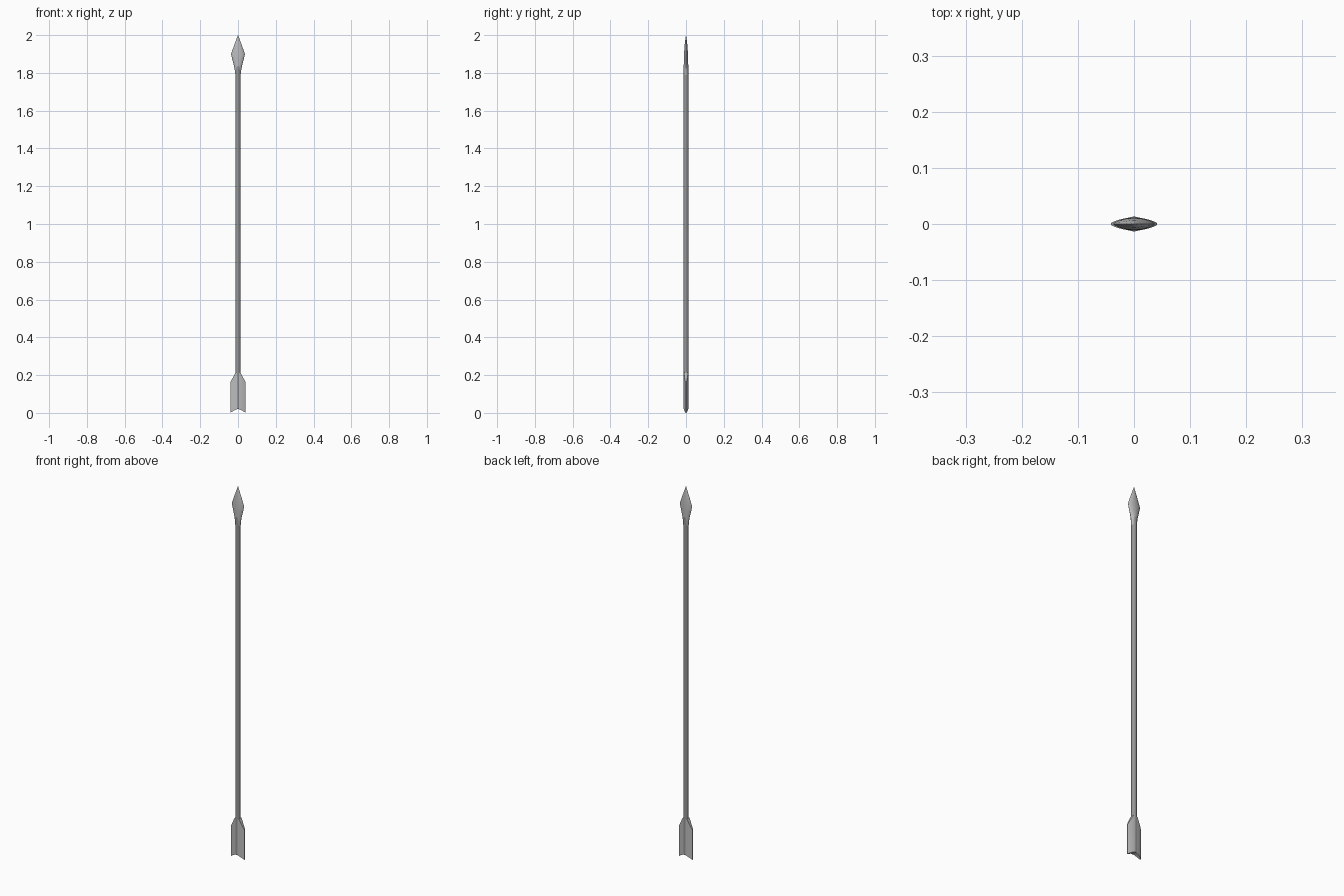
import bpy, bmesh, math

if "Cube" in bpy.data.objects:
    bpy.data.objects.remove(bpy.data.objects["Cube"])


def grey(name, v):
    mat = bpy.data.materials.new(name)
    mat.diffuse_color = (v, v, v, 1)
    mat.use_nodes = True
    mat.node_tree.nodes["Principled BSDF"].inputs["Base Color"].default_value = mat.diffuse_color
    return mat


BLADE = grey("blade_grey", 0.5)
SHAFT = grey("shaft_grey", 0.3)


def finish(name, bm, mat):
    bmesh.ops.recalc_face_normals(bm, faces=bm.faces)
    mesh = bpy.data.meshes.new(name)
    bm.to_mesh(mesh)
    bm.free()
    mesh.materials.append(mat)
    ob = bpy.data.objects.new(name, mesh)
    bpy.context.collection.objects.link(ob)
    bpy.ops.object.select_all(action='DESELECT')
    ob.select_set(True)
    bpy.context.view_layer.objects.active = ob
    bpy.ops.object.shade_smooth_by_angle(angle=math.radians(30))


def loft(name, rings, mat, sides=16):
    """Skin stacked sections: (z, half width x, half depth y, lens power)."""
    bm = bmesh.new()
    loops = []
    for z, a, b, p in rings:
        loop = []
        for i in range(sides):
            t = 2 * math.pi * i / sides
            c, s = math.cos(t), math.sin(t)
            y = math.copysign(abs(s) ** p, s) if abs(s) > 1e-6 else 0
            loop.append(bm.verts.new((a * c, b * y, z)))
        loops.append(loop)
    for lo, hi in zip(loops, loops[1:]):
        for i in range(sides):
            j = (i + 1) % sides
            bm.faces.new((lo[i], lo[j], hi[j], hi[i]))
    bm.faces.new(loops[0][::-1])
    bm.faces.new(loops[-1])
    finish(name, bm, mat)


# Round shaft
loft("shaft", [(0.02, 0.0135, 0.0135, 1), (1.835, 0.0135, 0.0135, 1)], SHAFT)

# Flattened lens-section arrowhead with a socket at its base
loft("arrowhead", [(1.79, 0.014, 0.012, 1), (1.81, 0.016, 0.012, 1.1),
                   (1.84, 0.022, 0.012, 1.3), (1.87, 0.030, 0.0115, 1.4),
                   (1.90, 0.037, 0.0105, 1.4), (1.95, 0.019, 0.007, 1.4),
                   (2.0, 0.0005, 0.0005, 1)], BLADE)

# Pair of tail fins, lens-shaped in section: thick inside, thin at the edge
for side, label in ((-1, "left"), (1, "right")):
    bm = bmesh.new()
    columns = [(0.004, 0.020, 0.215, 0.012), (0.013, 0.017, 0.215, 0.0108),
               (0.022, 0.012, 0.197, 0.0088), (0.032, 0.006, 0.178, 0.006),
               (0.041, 0.0, 0.16, 0.002)]
    quads = [[bm.verts.new((side * x, y, z)) for y, z in
              ((-t, lo), (-t, hi), (t, hi), (t, lo))] for x, lo, hi, t in columns]
    for a, b in zip(quads, quads[1:]):
        for i in range(4):
            j = (i + 1) % 4
            bm.faces.new((a[i], a[j], b[j], b[i]))
    bm.faces.new(quads[0])
    bm.faces.new(quads[-1])
    finish(label + "_fin", bm, BLADE)
